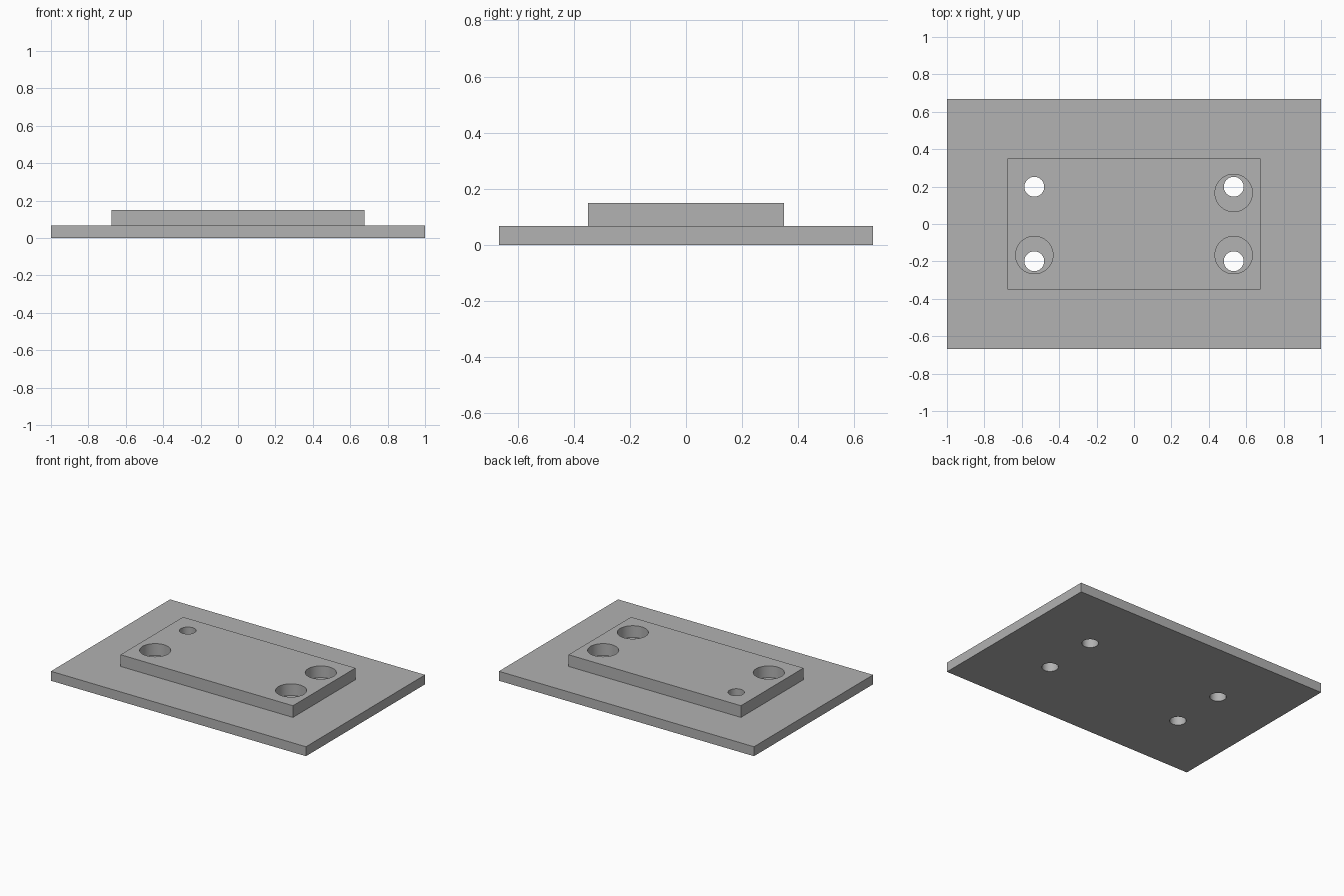
import bpy, bmesh, math
from mathutils import Matrix, Vector

cube = bpy.data.objects.get("Cube")
if cube:
    bpy.data.objects.remove(cube, do_unlink=True)

GREY = (0.445, 0.445, 0.445, 1)
grey = bpy.data.materials.new("plain grey")
grey.use_nodes = True
grey.diffuse_color = GREY
grey.node_tree.nodes["Principled BSDF"].inputs["Base Color"].default_value = GREY

PLATE_TOP, BLOCK_TOP = 0.067, 0.15
HOLE_R, BORE_R = 0.053, 0.1
HOLE_X, HOLE_Y, BORE_Y = 0.533, 0.199, 0.166


def make_object(name, bm):
    mesh = bpy.data.meshes.new(name)
    bm.to_mesh(mesh)
    bm.free()
    mesh.materials.append(grey)
    obj = bpy.data.objects.new(name, mesh)
    bpy.context.collection.objects.link(obj)
    return obj


def slab(name, half_x, half_y, z0, z1):
    bm = bmesh.new()
    size = Vector((2 * half_x, 2 * half_y, z1 - z0))
    place = Matrix.Translation((0, 0, (z0 + z1) / 2)) @ Matrix.Diagonal(size).to_4x4()
    bmesh.ops.create_cube(bm, size=1, matrix=place)
    return make_object(name, bm)


def drill(obj, holes):
    """Cut vertical round holes, each given as (x, y, radius)."""
    bm = bmesh.new()
    for x, y, r in holes:
        bmesh.ops.create_cone(bm, cap_ends=True, segments=64, radius1=r, radius2=r,
                              depth=1, matrix=Matrix.Translation((x, y, 0)))
    cutter = make_object(obj.name + "_cutter", bm)
    cutter.hide_render = True
    mod = obj.modifiers.new("holes", "BOOLEAN")
    mod.operation = "DIFFERENCE"
    mod.solver = "EXACT"
    mod.object = cutter
    bpy.ops.object.select_all(action="DESELECT")
    bpy.context.view_layer.objects.active = obj
    obj.select_set(True)
    bpy.ops.object.modifier_apply(modifier=mod.name)
    bpy.data.objects.remove(cutter, do_unlink=True)
    bpy.ops.object.shade_smooth_by_angle(angle=math.radians(30))


corners = [(sx, sy) for sx in (-1, 1) for sy in (-1, 1)]

# Base plate with four bolt holes
base_plate = slab("base_plate", 1, 0.667, 0, PLATE_TOP)
drill(base_plate, [(sx * HOLE_X, sy * HOLE_Y, HOLE_R) for sx, sy in corners])

# Raised block: offset wide bores, except a plain hole at the back right corner
raised_block = slab("raised_block", 0.676, 0.35, PLATE_TOP, BLOCK_TOP)
drill(raised_block, [(sx * HOLE_X, sy * HOLE_Y, HOLE_R) if (sx, sy) == (-1, 1)
                     else (sx * HOLE_X, sy * BORE_Y, BORE_R) for sx, sy in corners])
